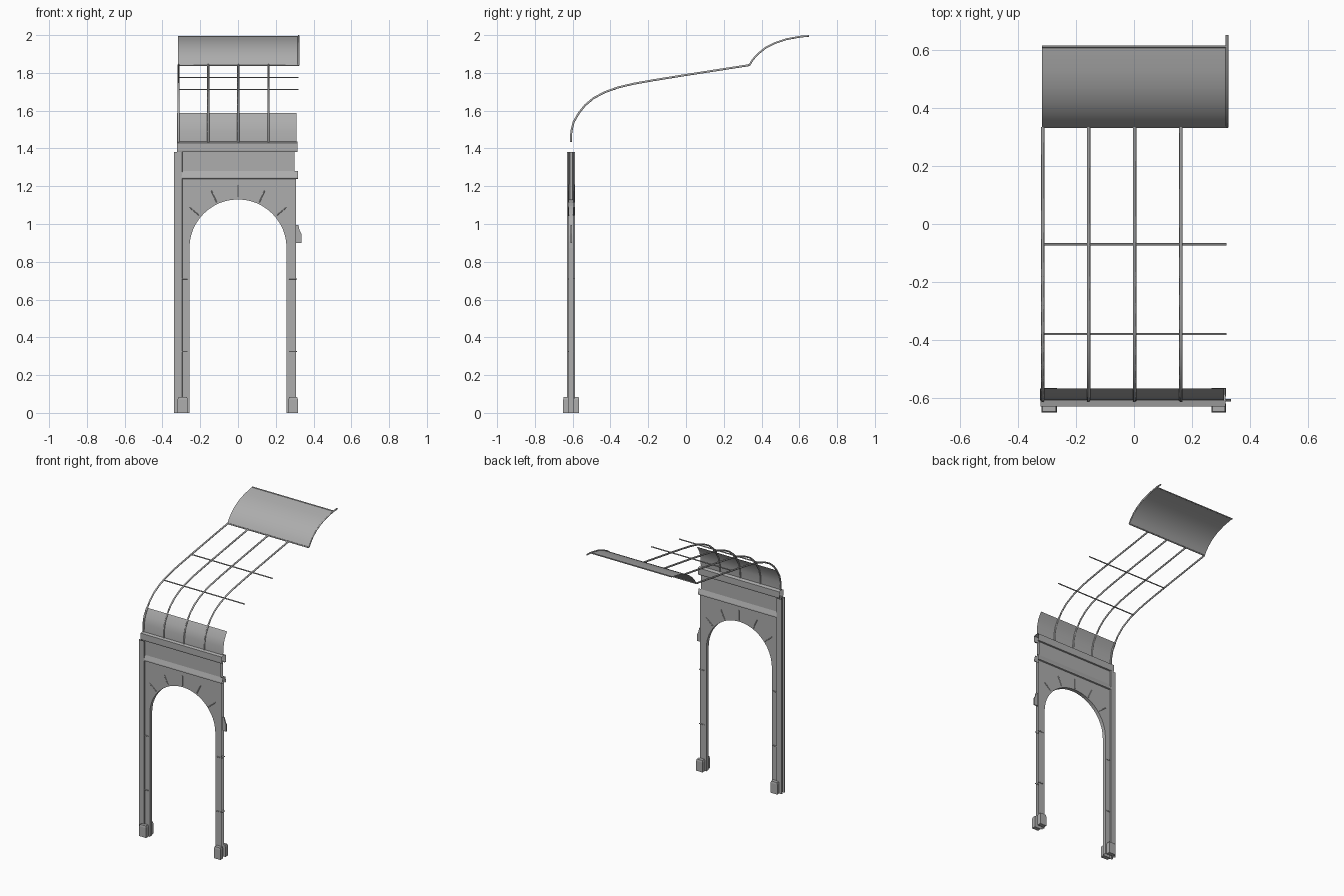
import bpy, bmesh, math
from mathutils import Vector

cube = bpy.data.objects.get("Cube")
if cube:
    bpy.data.objects.remove(cube)

YC = -0.608          # centre plane of the gateway
HALF = 0.013         # half depth of the wall
R, SPRING, WALL_TOP = 0.257, 0.873, 1.24
X0, X1 = -0.315, 0.315

grey = bpy.data.materials.new("stone grey")
grey.use_nodes = True
grey.diffuse_color = (0.42, 0.42, 0.42, 1)
grey.node_tree.nodes["Principled BSDF"].inputs["Base Color"].default_value = (0.42, 0.42, 0.42, 1)


def finish(name, bm, smooth=False):
    me = bpy.data.meshes.new(name)
    bmesh.ops.remove_doubles(bm, verts=bm.verts, dist=0.0001)
    bmesh.ops.recalc_face_normals(bm, faces=bm.faces)
    bm.to_mesh(me)
    bm.free()
    me.materials.append(grey)
    if smooth:
        for p in me.polygons:
            p.use_smooth = True
    ob = bpy.data.objects.new(name, me)
    bpy.context.collection.objects.link(ob)
    return ob


def sweep(name, points, offset, closed=False, smooth=False):
    """Open sheet: a line of points moved along an offset."""
    bm = bmesh.new()
    off = Vector(offset)
    a = [bm.verts.new(p) for p in points]
    b = [bm.verts.new(Vector(p) + off) for p in points]
    n = len(points)
    for i in range(n if closed else n - 1):
        j = (i + 1) % n
        bm.faces.new((a[i], a[j], b[j], b[i]))
    return finish(name, bm, smooth)


def box(name, lo, hi, taper=0.0):
    bm = bmesh.new()
    bmesh.ops.create_cube(bm, size=1)
    lo, hi = Vector(lo), Vector(hi)
    for v in bm.verts:
        k = 1 - taper if v.co.z > 0 else 1
        v.co = (lo + hi) / 2 + Vector((v.co.x * k, v.co.y * k, v.co.z)) * (hi - lo)
    return finish(name, bm)


def rod(name, points, radius, sides=4):
    """Bar along a path."""
    cu = bpy.data.curves.new(name, "CURVE")
    cu.dimensions = "3D"
    cu.bevel_depth = radius
    cu.bevel_resolution = sides // 2 - 1
    cu.use_fill_caps = True
    sp = cu.splines.new("POLY")
    sp.points.add(len(points) - 1)
    for p, co in zip(sp.points, points):
        p.co = (*co, 1)
    cu.materials.append(grey)
    ob = bpy.data.objects.new(name, cu)
    bpy.context.collection.objects.link(ob)
    return ob


# Arched wall: two faces joined by the opening's reveal
arc = [(-R * math.cos(math.pi * i / 24), SPRING + R * math.sin(math.pi * i / 24)) for i in range(25)]
bm = bmesh.new()
for s in (-1, 1):
    y = YC + s * HALF
    quads = [[(x, 0), (e, 0), (e, WALL_TOP), (x, WALL_TOP)] for x, e in ((-R, -0.3), (R, 0.307))]
    quads += [[p, q, (q[0], WALL_TOP), (p[0], WALL_TOP)] for p, q in zip(arc, arc[1:])]
    for quad in quads:
        bm.faces.new([bm.verts.new((x, y, z)) for x, z in quad])
finish("arched_wall", bm)
opening = [(-R, 0)] + arc + [(R, 0)]
sweep("arch_reveal", [(x, YC - HALF, z) for x, z in opening], (0, 2 * HALF, 0))

# Masonry joints on both faces of the wall
for s in (-1, 1):
    y = YC + s * (HALF + 0.001)
    for deg in (40, 65, 90, 115, 140):
        d = Vector((math.cos(math.radians(deg)), 0, math.sin(math.radians(deg))))
        c = Vector((0, y, SPRING))
        rod("arch_joint", [c + d * 0.267, c + d * 0.337], 0.003)
    for z in (0.325, 0.71):
        for a, b in ((-0.298, -0.268), (0.27, 0.313)):
            rod("leg_joint", [(a, y, z), (b, y, z)], 0.003)

# Frieze and cornices, the same on front and back
for s in (-1, 1):
    def line(x, profile):
        return [(x, YC + s * d, z) for d, z in profile]
    sweep("sill_cornice", line(-0.298, [(HALF, 1.238), (0.022, 1.241), (0.022, 1.25), (0.012, 1.28)]),
          (0.615, 0, 0))
    sweep("frieze", line(-0.298, [(0.01, 1.27), (0.01, 1.385)]), (0.598, 0, 0))
    sweep("top_cornice", line(-0.322, [(0.01, 1.38), (0.02, 1.382), (0.022, 1.39), (0.022, 1.43), (0, 1.436)]),
          (0.638, 0, 0))

# Fluted corner pillar
half = [(-0.295, 0.013), (-0.297, 0.021), (-0.338, 0.021), (-0.34, 0.011), (-0.325, 0.007)]
section = half + [(x, -d) for x, d in reversed(half)]
sweep("corner_pillar", [(x, YC + d, 0) for x, d in section], (0, 0, 1.38))

# Plinths in front of and behind each leg
for s in (-1, 1):
    ys = sorted((YC + s * 0.013, YC + s * 0.042))
    for a, b in ((-0.32, -0.266), (0.267, 0.317)):
        box("plinth", (a, ys[0], 0), (b, ys[1], 0.07))
        box("plinth_cap", (a, ys[0], 0.07), (b, ys[1], 0.083), 0.15)

# Small side bracket at the arch spring
bracket = [(0.305, 0.9), (0.335, 0.9), (0.335, 0.95), (0.325, 0.97), (0.32, 0.995), (0.305, 0.995)]
bm = bmesh.new()
for dy in (-0.004, 0.004):
    bm.faces.new([bm.verts.new((x, YC + dy, z)) for x, z in bracket])
finish("side_bracket_faces", bm)
sweep("side_bracket_rim", [(x, YC - 0.004, z) for x, z in bracket], (0, 0.008, 0), True)

# Canopy ribs, cross bars and the lower curved sheet
curve = [(-0.61, 1.435), (-0.607, 1.49), (-0.595, 1.54), (-0.567, 1.588), (-0.535, 1.628), (-0.49, 1.666),
         (-0.43, 1.698), (-0.36, 1.723), (-0.28, 1.742), (-0.18, 1.76), (0, 1.789), (0.335, 1.841)]
for x in (X0, -0.157, 0.002, 0.162):
    rod("canopy_rib", [(x, y, z) for y, z in curve], 0.006)
for y, z in ((-0.38, 1.712), (-0.07, 1.776)):
    rod("cross_bar", [(X0, y, z), (0.32, y, z)], 0.004)
sweep("lower_sheet", [(-0.324, y, z) for y, z in curve[:4]], (0.635, 0, 0), smooth=True)

# Upper curved sheet with its end rib and edge strips
hood = [(0.335, 1.84), (0.352, 1.868), (0.38, 1.9), (0.42, 1.932), (0.47, 1.958), (0.53, 1.978), (0.612, 1.993)]
sweep("upper_sheet", [(-0.318, y, z) for y, z in hood], (0.638, 0, 0), smooth=True)
rod("hood_rib", [(0.321, y, z) for y, z in hood + [(0.652, 1.995)]], 0.0055)
for name, (y, z) in (("hood_back_edge", hood[-1]), ("hood_front_edge", hood[0])):
    rod(name, [(-0.318, y, z), (0.32, y, z)], 0.004)
